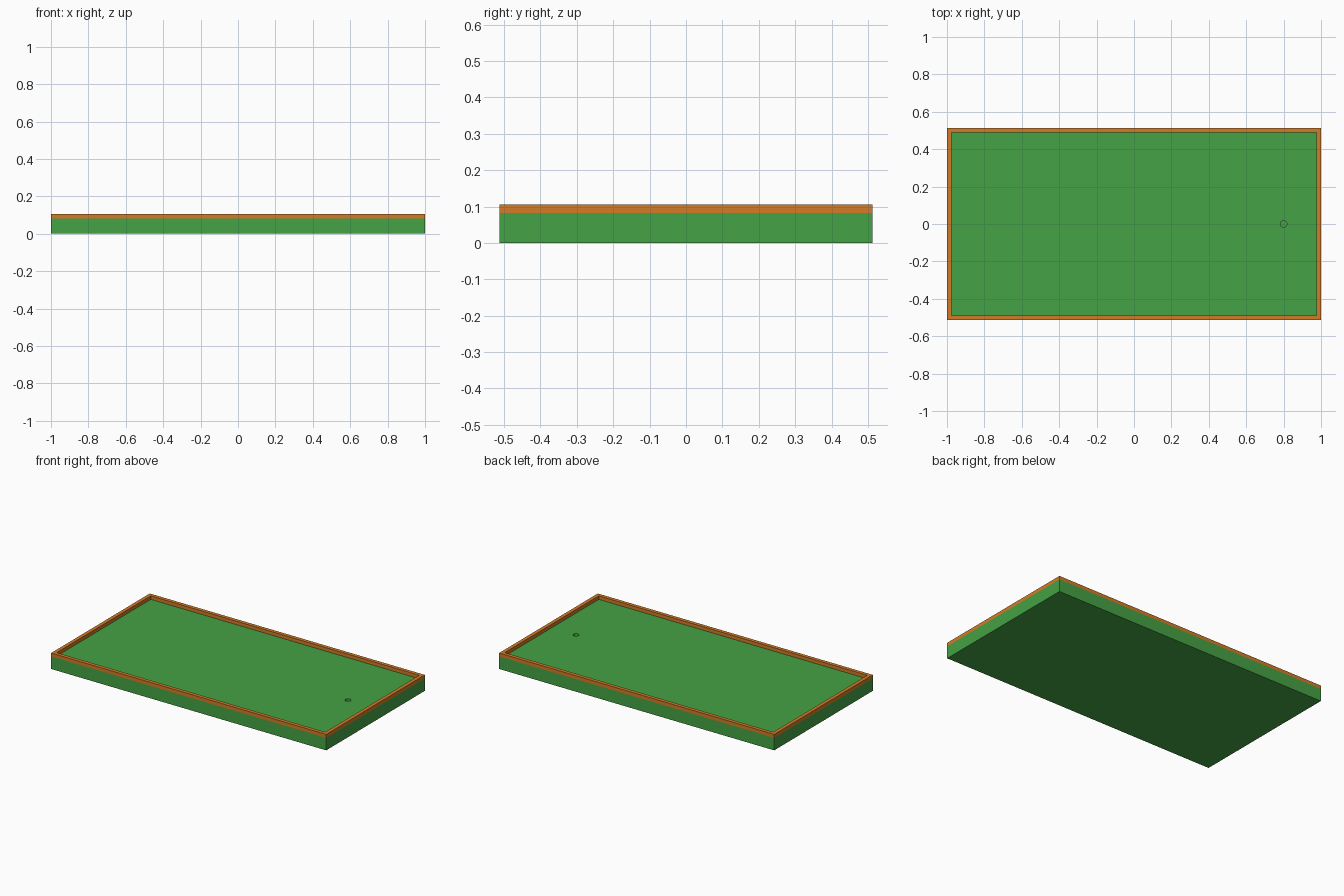
import bpy, bmesh

if "Cube" in bpy.data.objects:
    bpy.data.objects.remove(bpy.data.objects["Cube"])

HX, HY = 1.0, 0.512      # outer half sizes
GREEN_TOP, RIM_TOP = 0.082, 0.105
RIM_W = 0.024


def material(name, color):
    m = bpy.data.materials.new(name)
    m.diffuse_color = color
    m.use_nodes = True
    m.node_tree.nodes["Principled BSDF"].inputs["Base Color"].default_value = m.diffuse_color
    return m


def make_object(name, bm, mat=None):
    bmesh.ops.recalc_face_normals(bm, faces=bm.faces)
    mesh = bpy.data.meshes.new(name)
    bm.to_mesh(mesh)
    bm.free()
    obj = bpy.data.objects.new(name, mesh)
    bpy.context.collection.objects.link(obj)
    if mat:
        mesh.materials.append(mat)
    return obj


green = material("turf_green", (0.06, 0.36, 0.06, 1))
orange = material("rim_orange", (0.65, 0.2, 0.02, 1))

# Solid turf slab
bm = bmesh.new()
bmesh.ops.create_cube(bm, size=1)
for v in bm.verts:
    v.co = (v.co.x * 2 * HX, v.co.y * 2 * HY, (v.co.z + 0.5) * GREEN_TOP)
turf = make_object("turf_base", bm, green)

# Cup sunk into the turf near the right end
bm = bmesh.new()
bmesh.ops.create_cone(bm, cap_ends=True, segments=16, radius1=0.018,
                      radius2=0.018, depth=0.08)
cutter = make_object("cup_cutter", bm, green)
cutter.location = (0.8, 0, GREEN_TOP)
cutter.hide_render = True
cutter.display_type = 'WIRE'
cut = turf.modifiers.new("cup", 'BOOLEAN')
cut.operation = 'DIFFERENCE'
cut.solver = 'EXACT'
cut.object = cutter

# Raised border: a rectangular section swept round the four corners
bm = bmesh.new()
section = [(0, GREEN_TOP), (0, RIM_TOP), (RIM_W, RIM_TOP), (RIM_W, GREEN_TOP)]
rings = [[bm.verts.new((sx * (HX - inset), sy * (HY - inset), z)) for inset, z in section]
         for sx, sy in ((-1, -1), (1, -1), (1, 1), (-1, 1))]
for i in range(4):
    a, b = rings[i], rings[(i + 1) % 4]
    for j in range(4):
        k = (j + 1) % 4
        bm.faces.new((a[j], b[j], b[k], a[k]))
make_object("border_rim", bm, orange)
